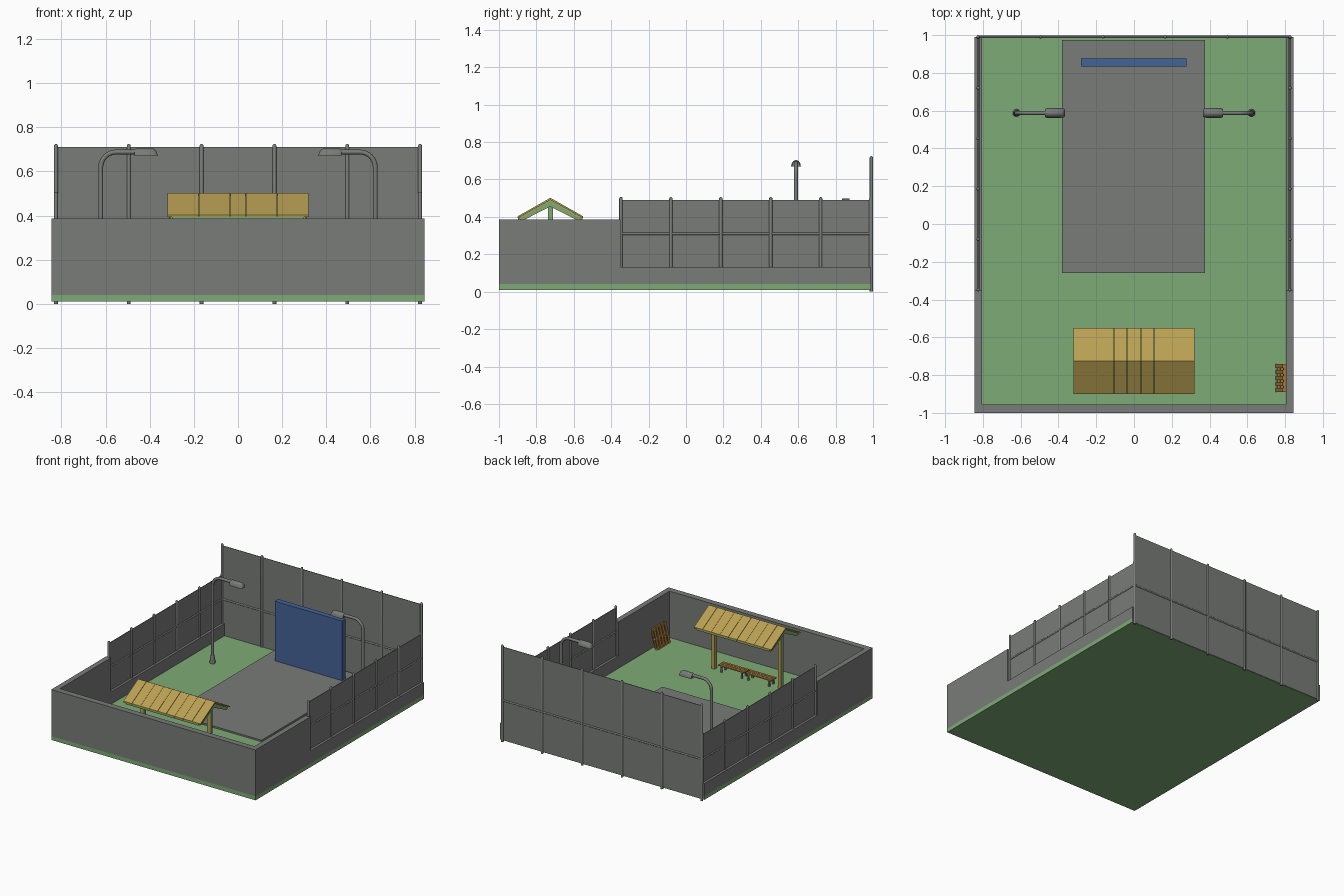
import bpy, bmesh, math
from mathutils import Matrix, Vector

if "Cube" in bpy.data.objects:
    bpy.data.objects.remove(bpy.data.objects["Cube"])


def material(name, r, g, b):
    m = bpy.data.materials.new(name)
    m.diffuse_color = (r, g, b, 1)
    m.use_nodes = True
    m.node_tree.nodes["Principled BSDF"].inputs["Base Color"].default_value = m.diffuse_color
    return m


GREEN = material("grass green", 0.21, 0.41, 0.18)
GRAY = material("concrete gray", 0.19, 0.2, 0.19)
BLUE = material("board blue", 0.06, 0.125, 0.31)
TAN = material("roof tan", 0.48, 0.35, 0.085)
WOOD = material("bench wood", 0.42, 0.22, 0.05)


def make(name, bm, mat, smooth=False):
    bmesh.ops.recalc_face_normals(bm, faces=bm.faces)
    me = bpy.data.meshes.new(name)
    bm.to_mesh(me)
    bm.free()
    me.materials.append(mat)
    ob = bpy.data.objects.new(name, me)
    bpy.context.collection.objects.link(ob)
    if smooth:
        bpy.ops.object.select_all(action='DESELECT')
        ob.select_set(True)
        bpy.context.view_layer.objects.active = ob
        bpy.ops.object.shade_smooth_by_angle(angle=math.radians(40))
    return ob


def box(name, x, y, z, mat):
    bm = bmesh.new()
    c = [(a + b) / 2 for a, b in (x, y, z)]
    s = [b - a for a, b in (x, y, z)]
    bmesh.ops.create_cube(bm, size=1, matrix=Matrix.Translation(c) @ Matrix.Diagonal((*s, 1)))
    return make(name, bm, mat)


def prism(name, yz, x0, x1, mat):
    """Profile in the y-z plane, extruded along x."""
    bm = bmesh.new()
    f = bm.faces.new([bm.verts.new((x0, y, z)) for y, z in yz])
    r = bmesh.ops.extrude_face_region(bm, geom=[f])
    bmesh.ops.translate(bm, vec=(x1 - x0, 0, 0),
                        verts=[v for v in r['geom'] if isinstance(v, bmesh.types.BMVert)])
    return make(name, bm, mat)


def loft(name, rings, mat):
    bm = bmesh.new()
    rows = [[bm.verts.new(p) for p in ring] for ring in rings]
    n = len(rows[0])
    for a, b in zip(rows, rows[1:]):
        for i in range(n):
            bm.faces.new((a[i], a[(i + 1) % n], b[(i + 1) % n], b[i]))
    bm.faces.new(rows[0])
    bm.faces.new(rows[-1])
    return make(name, bm, mat, True)


def lathe(name, x, y, profile, mat, n=12):
    return loft(name, [[(x + r * math.cos(math.tau * i / n), y + r * math.sin(math.tau * i / n), z)
                        for i in range(n)] for r, z in profile], mat)


def tube(name, pts, r, mat):
    """Round tube along a path lying in the x-z plane or along y."""
    pts = [Vector(p) for p in pts]
    rings = []
    for i, p in enumerate(pts):
        t = (pts[min(i + 1, len(pts) - 1)] - pts[max(i - 1, 0)]).normalized()
        u = Vector((0, 0, 1)) if abs(t.y) > 0.9 else Vector((0, 1, 0))
        v = t.cross(u)
        rings.append([p + r * (math.cos(math.tau * k / 12) * u + math.sin(math.tau * k / 12) * v)
                      for k in range(12)])
    return loft(name, rings, mat)


def post(name, x, y, z0, z1, r=0.009):
    lathe(name, x, y, [(r, z0), (r, z1 - r), (r * 0.75, z1 - r * 0.4), (r * 0.25, z1)], GRAY)


# ground, court and board
box("ground", (-0.845, 0.845), (-1, 0.99), (0.01, 0.04), GREEN)
box("court", (-0.38, 0.377), (-0.26, 0.975), (0.035, 0.052), GRAY)
box("blue_board", (-0.28, 0.277), (0.835, 0.875), (0.05, 0.498), BLUE)

# perimeter walls: tall front, stepped sides
box("front_wall", (-0.845, 0.845), (-1, -0.955), (0.038, 0.387), GRAY)
for s, side in ((-1, "left"), (1, "right")):
    xs = sorted((s * 0.805, s * 0.845))
    prism(side + "_wall", [(-0.955, 0.038), (0.99, 0.038), (0.99, 0.132), (-0.35, 0.132),
                           (-0.35, 0.387), (-0.955, 0.387)], xs[0], xs[1], GRAY)
    # side fence
    fx = s * 0.825
    box(side + "_fence_panel", (fx - 0.002, fx + 0.002), (-0.35, 0.988), (0.13, 0.49), GRAY)
    tube(side + "_fence_rail", [(fx, -0.35, 0.31), (fx, 0.988, 0.31)], 0.007, GRAY)
    for i in range(6):
        post(side + "_fence_post", fx, -0.348 + i * 0.267, 0.125, 0.507)

# back fence
box("back_fence_panel", (-0.825, 0.825), (0.989, 0.993), (0.012, 0.71), GRAY)
tube("back_fence_rail", [(-0.825, 0.991, 0.31), (0.825, 0.991, 0.31)], 0.007, GRAY)
for i in range(6):
    post("back_fence_post", -0.825 + i * 0.33, 0.991, 0, 0.725)

# street lamps, mirrored
LY = 0.588
for s in (-1, 1):
    lathe("lamp_base", s * 0.622, LY, [(0.02, 0.035), (0.02, 0.05), (0.013, 0.1), (0.011, 0.1)], GRAY)
    arc = [(s * (0.552 + 0.07 * math.cos(a)), LY, 0.618 + 0.07 * math.sin(a))
           for a in [math.pi / 2 * k / 8 for k in range(9)]]
    tube("lamp_pole", [(s * 0.622, LY, 0.035)] + arc + [(s * 0.45, LY, 0.688)], 0.011, GRAY)
    # half-dome head lofted along x
    rings = [[(s * x, LY + w * math.cos(math.pi * k / 10), 0.669 + h * math.sin(math.pi * k / 10))
              for k in range(11)]
             for x, w, h in ((0.47, 0.022, 0.03), (0.462, 0.026, 0.035), (0.385, 0.026, 0.035),
                             (0.372, 0.023, 0.026), (0.364, 0.017, 0.006))]
    loft("lamp_head", rings, GRAY)

# shelter roof: nine planks per slope over a green underlay
RY = -0.725
W = 0.64 / 9
for s in (-1, 1):
    e = RY + s * 0.175
    for i in range(9):
        x = -0.32 + i * W
        prism("roof_plank", [(RY, 0.502), (e, 0.403), (e, 0.394), (RY, 0.491)],
              x + 0.0008, x + W - 0.0008, TAN)
    prism("roof_underlay", [(RY, 0.492), (e - s * 0.003, 0.395), (e - s * 0.003, 0.384), (RY, 0.478)],
          -0.3, 0.3, GREEN)
    for t in (-1, 1):
        # rafters with green outer plates
        a, b = sorted((t * 0.262, t * 0.308))
        f = e - s * 0.012
        prism("rafter", [(RY, 0.488), (f, 0.396), (f, 0.383), (f - s * 0.02, 0.383), (RY, 0.455)], a, b, TAN)
        a, b = sorted((t * 0.308, t * 0.31))
        prism("rafter_plate", [(RY, 0.484), (f - s * 0.006, 0.394), (f - s * 0.02, 0.387), (RY, 0.46)], a, b, GREEN)

# shelter posts with green outer plates
for t in (-1, 1):
    x = t * 0.275
    box("shelter_post", (x - 0.013, x + 0.013), (RY - 0.013, RY + 0.013), (0.038, 0.47), TAN)
    a, b = sorted((x + t * 0.013, x + t * 0.015))
    box("post_plate", (a, b), (RY - 0.01, RY + 0.01), (0.04, 0.46), GREEN)

# two benches end to end
for c in (-0.112, 0.112):
    for k in range(3):
        y = RY - 0.022 + k * 0.022
        box("bench_slat", (c - 0.108, c + 0.108), (y - 0.009, y + 0.009), (0.085, 0.093), WOOD)
    for t in (-1, 1):
        x = c + t * 0.085
        box("bench_bracket", (x - 0.006, x + 0.006), (RY - 0.03, RY + 0.03), (0.077, 0.085), GRAY)
        for u in (-1, 1):
            y = RY + u * 0.024
            box("bench_leg", (x - 0.006, x + 0.006), (y - 0.005, y + 0.005), (0.038, 0.078), GRAY)

# pallet leaning on the right wall
lean = Matrix.Translation((0.753, -0.815, 0.042)) @ Matrix.Rotation(math.radians(14), 4, 'Y')
parts = []
for i in range(5):
    y = -0.064 + i * 0.032
    for x in (0, 0.018):
        parts.append(box("pallet_slat", (x - 0.003, x + 0.003), (y - 0.011, y + 0.011), (0, 0.152), WOOD))
for z in (0.008, 0.076, 0.144):
    parts.append(box("pallet_stringer", (0.003, 0.015), (-0.075, 0.075), (z - 0.008, z + 0.008), WOOD))
for p in parts:
    p.data.transform(lean)
